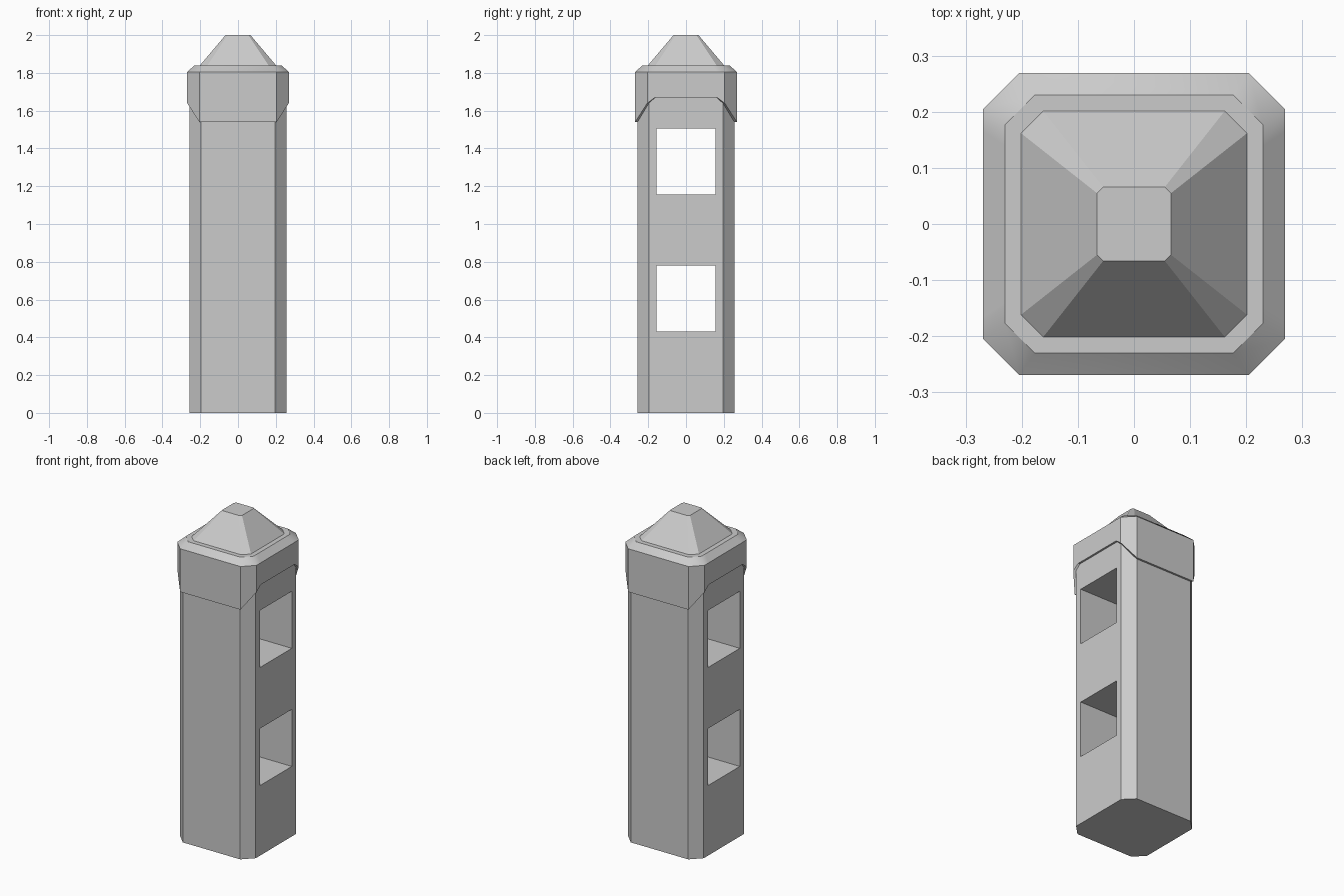
import bpy, bmesh, math

if "Cube" in bpy.data.objects:
    bpy.data.objects.remove(bpy.data.objects["Cube"])


def ring(half, flat, heights, mid=None):
    """Chamfered square; heights = z at (front/back corners, side corners, side mids)."""
    quarter = [(flat, half, heights[0]), (half, flat, heights[1])]
    if mid is not None:
        quarter.append((half, mid, heights[2]))
    right = quarter + [(x, -y, z) for x, y, z in reversed(quarter)]
    return right + [(-x, -y, z) for x, y, z in right]


def loft(name, rings, cap_bottom=True):
    bm = bmesh.new()
    loops = [[bm.verts.new(p) for p in r] for r in rings]
    n = len(loops[0])
    for a, b in zip(loops, loops[1:]):
        for i in range(n):
            j = (i + 1) % n
            bm.faces.new((a[i], a[j], b[j], b[i]))
    bm.faces.new(loops[-1])
    if cap_bottom:
        bm.faces.new(loops[0])
    bmesh.ops.recalc_face_normals(bm, faces=bm.faces)
    mesh = bpy.data.meshes.new(name)
    bm.to_mesh(mesh)
    bm.free()
    obj = bpy.data.objects.new(name, mesh)
    bpy.context.collection.objects.link(obj)
    return obj


def activate(obj):
    bpy.ops.object.select_all(action='DESELECT')
    obj.select_set(True)
    bpy.context.view_layer.objects.active = obj


# Post shaft with chamfered corners
post = loft("post", [ring(0.257, 0.195, [z] * 2) for z in (0, 1.8)])

# Two square rail openings running through the post from side to side
for z in (0.605, 1.33):
    bpy.ops.mesh.primitive_cube_add(size=1, location=(0, 0, z))
    cutter = bpy.context.object
    cutter.name = "opening_cutter"
    cutter.dimensions = (1, 0.31, 0.35)
    cutter.hide_render = True
    bpy.context.view_layer.update()
    activate(post)
    mod = post.modifiers.new("opening", 'BOOLEAN')
    mod.operation = 'DIFFERENCE'
    mod.solver = 'EXACT'
    mod.object = cutter
    bpy.ops.object.modifier_apply(modifier=mod.name)
    bpy.data.objects.remove(cutter)

# Collar: lower edge hangs at front and back, arches up at the sides
arch = (1.54, 1.64, 1.67)
collar = loft("collar", [
    ring(0.254, 0.194, arch, 0.16),
    ring(0.269, 0.205, arch, 0.165),
    ring(0.269, 0.205, [1.805] * 3, 0.165),
    ring(0.230, 0.177, [1.84] * 3, 0.14),
], cap_bottom=False)
activate(collar)
bpy.ops.object.shade_smooth_by_angle(angle=math.radians(36))

# Roof: truncated pyramid with chamfered corners
loft("roof", [ring(0.203, 0.163, [1.838] * 2), ring(0.066, 0.055, [2.0] * 2)])
